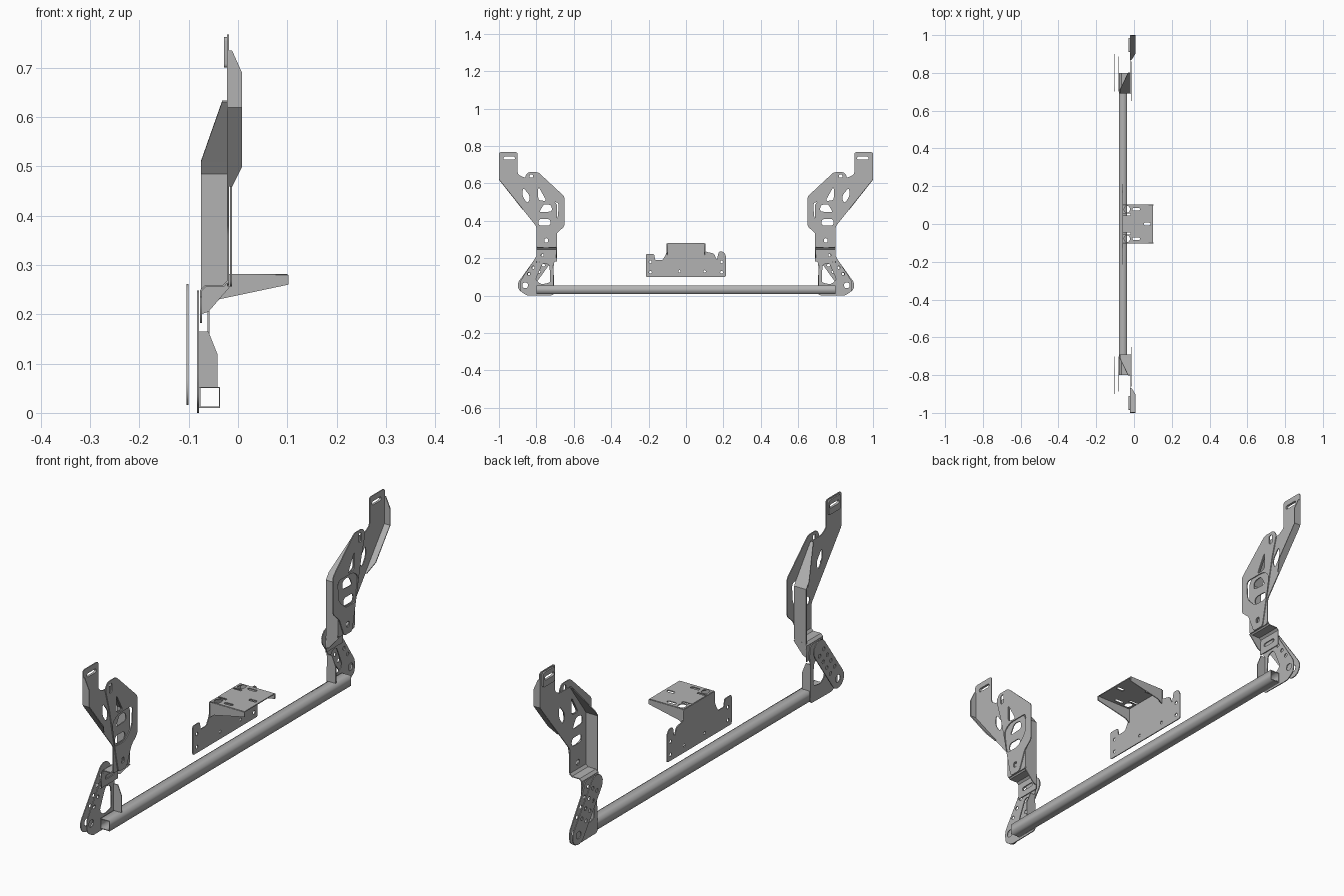
import bpy, bmesh, math
from mathutils import Vector

cube = bpy.data.objects.get("Cube")
if cube:
    bpy.data.objects.remove(cube)

steel = bpy.data.materials.new("bare steel grey")
steel.use_nodes = True
GREY = (0.45, 0.45, 0.45, 1)
steel.diffuse_color = GREY
steel.node_tree.nodes["Principled BSDF"].inputs["Base Color"].default_value = GREY
SHEET = 0.004


def finish(name, bm, mirrored):
    bmesh.ops.remove_doubles(bm, verts=bm.verts, dist=1e-5)
    bmesh.ops.recalc_face_normals(bm, faces=bm.faces)
    mesh = bpy.data.meshes.new(name)
    bm.to_mesh(mesh)
    bm.free()
    mesh.materials.clear()
    mesh.materials.append(steel)
    ob = bpy.data.objects.new(name, mesh)
    bpy.context.collection.objects.link(ob)
    if mirrored:
        m = ob.modifiers.new("other side", 'MIRROR')
        m.use_axis = (False, True, False)
        m.use_mirror_merge = False
    return ob


def rounded(pts, r):
    """Round every corner of a closed outline."""
    if r <= 0:
        return pts
    out = []
    for i, p in enumerate(pts):
        p = Vector(p)
        a, b = Vector(pts[i - 1]) - p, Vector(pts[(i + 1) % len(pts)]) - p
        s = p + a.normalized() * min(r, a.length * 0.49)
        e = p + b.normalized() * min(r, b.length * 0.49)
        for k in range(5):
            t = k / 4
            out.append(s * (1 - t) ** 2 + p * 2 * t * (1 - t) + e * t * t)
    return out


def slot(cu, cv, w, h):
    w, h = w / 2, h / 2
    return rounded([(cu - w, cv - h), (cu + w, cv - h), (cu + w, cv + h), (cu - w, cv + h)],
                   min(w, h))


def plate(name, axis, pos, outline, holes=(), r=0.0, mirrored=True, thick=SHEET):
    """Flat sheet normal to an axis, with cut-outs."""
    cu = bpy.data.curves.new(name, 'CURVE')
    cu.dimensions, cu.fill_mode, cu.extrude = '2D', 'BOTH', thick / 2
    for loop in [rounded(outline, r), *holes]:
        sp = cu.splines.new('POLY')
        sp.points.add(len(loop) - 1)
        for q, p in zip(sp.points, loop):
            q.co = (p[0], p[1], 0, 1)
        sp.use_cyclic_u = True
    tmp = bpy.data.objects.new("outline_helper", cu)
    bpy.context.collection.objects.link(tmp)
    dg = bpy.context.evaluated_depsgraph_get()
    mesh = bpy.data.meshes.new_from_object(tmp.evaluated_get(dg))
    bm = bmesh.new()
    bm.from_mesh(mesh)
    bpy.data.objects.remove(tmp)
    bpy.data.meshes.remove(mesh)
    for v in bm.verts:
        a, b, t = v.co
        v.co = {'x': (pos + t, a, b), 'y': (a, pos + t, b), 'z': (a, b, pos + t)}[axis]
    return finish(name, bm, mirrored)


def strip(name, rails, mirrored=True):
    """Folded sheet between pairs of points."""
    bm = bmesh.new()
    rows = [[bm.verts.new(p) for p in pair] for pair in rails]
    for (a, b), (c, d) in zip(rows, rows[1:]):
        bm.faces.new((a, b, d, c))
    ob = finish(name, bm, mirrored)
    s = ob.modifiers.new("sheet", 'SOLIDIFY')
    s.thickness, s.offset = SHEET, 0
    return ob


def flange(name, stations):
    return strip(name, [((xa, y, z), (xb, y, z)) for y, z, xa, xb in stations])


# Hollow cross tube
tube = [(-0.079, 0.01), (-0.036, 0.01), (-0.036, 0.053), (-0.079, 0.053)]
bore = [(-0.076, 0.013), (-0.039, 0.013), (-0.039, 0.05), (-0.076, 0.05)]
plate("cross_tube", 'y', 0, tube, [bore], mirrored=False, thick=1.6)

# Upper rear plate with its tab and edge flanges
triangle = rounded([(0.79, 0.585), (0.79, 0.51), (0.745, 0.505)], 0.015)
leaf = rounded([(0.872, 0.58), (0.875, 0.53), (0.845, 0.49), (0.832, 0.53)], 0.02)
dome = rounded([(0.715, 0.45), (0.72, 0.485), (0.76, 0.49), (0.785, 0.445)], 0.015)
oval = slot(0.757, 0.392, 0.065, 0.035)
pin = slot(0.747, 0.295, 0.02, 0.024)
plate("upper_rear_plate", 'x', -0.02,
      [(1, 0.767), (0.9, 0.767), (0.9, 0.65), (0.87, 0.632), (0.8, 0.632), (0.69, 0.485),
       (0.69, 0.258), (0.8, 0.258), (0.8, 0.37), (1, 0.62)],
      [triangle, leaf, dome, oval, pin, slot(0.945, 0.735, 0.06, 0.016)], 0.012)
plate("tab_backing", 'x', -0.025,
      [(0.985, 0.762), (0.91, 0.762), (0.91, 0.70), (0.985, 0.70)],
      [slot(0.945, 0.735, 0.06, 0.016)], 0.008, thick=0.006)
flange("outer_edge_flange",
       [(0.998, 0.735, -0.02, -0.012), (0.998, 0.69, -0.02, 0.008), (0.998, 0.62, -0.02, 0.008),
        (0.903, 0.5, -0.02, 0.008), (0.871, 0.46, -0.02, -0.012)])
flange("inner_edge_flange",
       [(0.692, 0.255, -0.075, -0.02), (0.692, 0.485, -0.075, -0.02),
        (0.71, 0.51, -0.075, -0.02), (0.8, 0.632, -0.032, -0.02)])

# Upper cover plate
window = rounded([(0.815, 0.475), (0.78, 0.5), (0.68, 0.5), (0.685, 0.415), (0.73, 0.37),
                  (0.80, 0.37)], 0.02)
plate("upper_cover_plate", 'x', -0.014,
      [(0.862, 0.635), (0.845, 0.66), (0.79, 0.66), (0.65, 0.53), (0.65, 0.37), (0.69, 0.335),
       (0.722, 0.256), (0.775, 0.256), (0.795, 0.35), (0.835, 0.54)],
      [window, triangle, slot(0.827, 0.628, 0.018, 0.04), pin], 0.012)

# Step bracket joining upper and lower plates
fold = [(-0.02, 0.268), (-0.03, 0.257), (-0.066, 0.257), (-0.075, 0.248), (-0.075, 0.235)]
strip("step_fold", [((x, 0.69, z), (x, 0.8, z)) for x, z in fold])
plate("step_face", 'x', -0.075, [(0.69, 0.24), (0.8, 0.24), (0.8, 0.182), (0.69, 0.182)],
      [slot(0.745, 0.215, 0.06, 0.016)])
plate("step_gusset", 'y', 0.692,
      [(-0.075, 0.256), (-0.075, 0.2), (-0.06, 0.205), (-0.016, 0.256)])

# Lower bracket and adjusting strap share a double row of holes
top, low = Vector((0.74, 0.222)), Vector((0.86, 0.055))
along = (low - top).normalized()
side = Vector((-along.y, along.x))
row = [slot(*(top.lerp(low, t) + side * s), 0.015, 0.015)
       for t in (0.1, 0.3, 0.5, 0.7) for s in (-0.017, 0.017)]
row.append(slot(low.x, low.y, 0.03, 0.03))
ends = []
for k in range(18):
    a = math.pi * (k % 9) / 8
    c, sgn = (top, 1) if k < 9 else (low, -1)
    ends.append(c + (side * math.cos(a) - along * math.sin(a)) * 0.04 * sgn)
plate("adjusting_strap", 'x', -0.102, ends, row)

pocket = rounded([(0.765, 0.175), (0.73, 0.165), (0.725, 0.07), (0.775, 0.06), (0.805, 0.085)],
                 0.015)
clear_row = [h for i, h in enumerate(row) if i % 2 == 0 or i == 7]
outer_row = [slot(*(top.lerp(low, t) + side * 0.02), 0.015, 0.015) for t in (0.1, 0.3, 0.5, 0.7)]
outer_row.append(row[-1])
plate("lower_bracket", 'x', -0.081,
      [(0.705, 0.002), (0.85, 0.0), (0.887, 0.025), (0.888, 0.075), (0.80, 0.21), (0.785, 0.248),
       (0.71, 0.248), (0.70, 0.2), (0.708, 0.16)],
      [pocket] + outer_row, 0.015)
plate("lower_flange", 'y', 0.71,
      [(-0.08, 0.052), (-0.042, 0.052), (-0.042, 0.12), (-0.06, 0.165), (-0.08, 0.165)])

# Centre mounting plate
bolts = [slot(y, z, 0.014, 0.014) for y in (-0.19, 0.19) for z in (0.125, 0.18)]
bolts += [slot(y, 0.13, 0.012, 0.012) for y in (-0.035, 0.1)]
plate("centre_plate", 'x', -0.06,
      [(-0.215, 0.1), (0.213, 0.1), (0.213, 0.215), (0.2, 0.235), (0.175, 0.235), (0.165, 0.19),
       (0.15, 0.225), (0.105, 0.235), (0.105, 0.28), (-0.105, 0.28), (-0.105, 0.225),
       (-0.125, 0.19), (-0.165, 0.19), (-0.17, 0.222), (-0.215, 0.222)],
      bolts, 0.008, mirrored=False)

# Centre shelf with tabs, slots and tapered sides
plate("centre_shelf", 'z', 0.28,
      [(0.1, -0.1), (0.1, 0.1), (-0.06, 0.1), (-0.06, 0.055), (-0.018, 0.055), (-0.018, 0.045),
       (-0.06, 0.045), (-0.06, -0.045), (-0.018, -0.045), (-0.018, -0.055), (-0.06, -0.055),
       (-0.06, -0.1)],
      [slot(0.012, 0.078, 0.04, 0.014), slot(0.012, -0.078, 0.04, 0.014),
       slot(0.07, 0, 0.035, 0.014), slot(-0.037, 0.078, 0.03, 0.035),
       slot(-0.037, -0.078, 0.03, 0.035)], mirrored=False)
plate("shelf_side", 'y', 0.1,
      [(-0.06, 0.28), (0.102, 0.28), (0.102, 0.26), (-0.04, 0.23), (-0.06, 0.215)])
